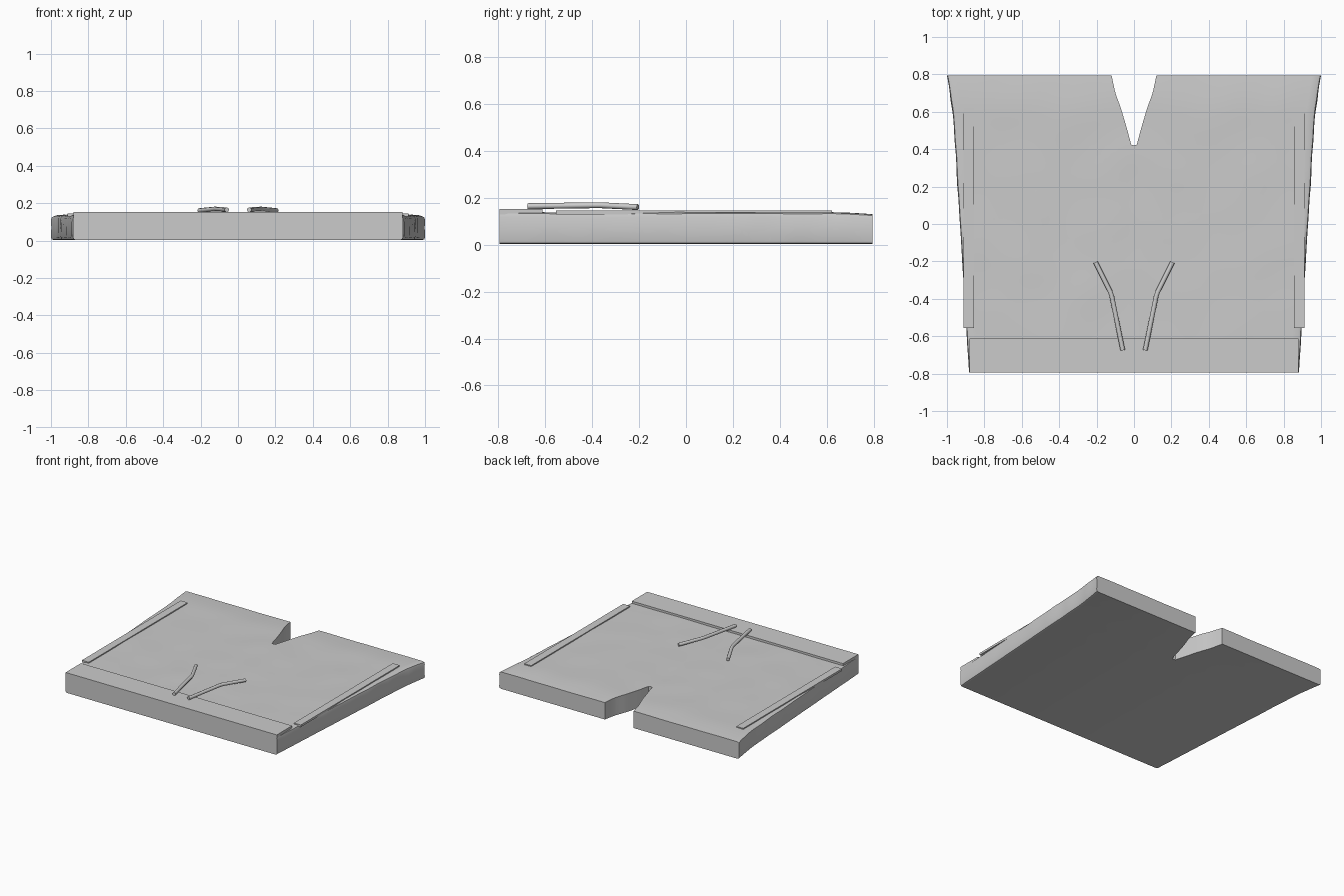
import bpy, bmesh, math
from mathutils import Vector, noise

if "Cube" in bpy.data.objects:
    bpy.data.objects.remove(bpy.data.objects["Cube"])


def finish(name, bm, angle=30):
    bmesh.ops.recalc_face_normals(bm, faces=bm.faces)
    me = bpy.data.meshes.new(name)
    bm.to_mesh(me)
    bm.free()
    ob = bpy.data.objects.new(name, me)
    bpy.context.collection.objects.link(ob)
    bpy.ops.object.select_all(action='DESELECT')
    ob.select_set(True)
    bpy.context.view_layer.objects.active = ob
    bpy.ops.object.shade_smooth_by_angle(angle=math.radians(angle))
    return ob


def lerp_table(t, table):
    for (a, va), (b, vb) in zip(table, table[1:]):
        if t <= b:
            return va + (vb - va) * (t - a) / (b - a)
    return table[-1][1]


OUTER = [(-0.795, 0.882), (-0.3, 0.912), (0.2, 0.943), (0.62, 0.97), (0.795, 1.0)]
NOTCH = [(0.42, 0.0), (0.424, 0.015), (0.5, 0.035), (0.62, 0.07), (0.7, 0.1), (0.795, 0.12)]


# Padded cloth body: lofted cross-sections of one half, mirrored
def shorts_body():
    bm = bmesh.new()
    ys = [-0.795 + 1.215 * i / 40 for i in range(41)] + [0.424] + \
         [0.424 + 0.371 * i / 14 for i in range(1, 15)]
    n = 28
    rows = []
    for y in ys:
        xi = 0 if y <= 0.4201 else lerp_table(y, NOTCH)
        wob = 0.003 * noise.noise(Vector((3, y * 7, 1)))
        fade = min(1, (0.795 - abs(y)) / 0.1)
        xo = lerp_table(y, OUTER) + wob * fade
        top = 0.138 - 0.008 * max(0, (y - 0.6) / 0.195) ** 2
        pts = []
        for i in range(n + 1):
            x = xi + (xo - 0.016 - xi) * i / n
            z = top + 0.003 * noise.noise(Vector((x * 4, y * 4, 0)))
            pts.append((x, z))
        edge = 0.004 * noise.noise(Vector((9, y * 5, 2)))
        pts += [(xo - 0.004, top - 0.005 + edge), (xo, top - 0.02 + edge),
                (xo + wob, 0.07), (xo, 0.018 + edge), (xo - 0.004, 0.007), (xo - 0.016, 0.003)]
        pts += [(xi, 0.003)]
        rows.append([bm.verts.new((x, y, z)) for x, z in pts])
    for y, a, b in zip(ys[1:], rows, rows[1:]):
        for k in range(len(a) - 1):
            bm.faces.new((a[k], a[k + 1], b[k + 1], b[k]))
        if y > 0.421:                       # crotch notch wall
            bm.faces.new((a[-1], a[0], b[0], b[-1]))
    for r in (rows[0], rows[-1]):           # waist and hem ends
        bm.faces.new(r)
    geom = bm.verts[:] + bm.edges[:] + bm.faces[:]
    bmesh.ops.mirror(bm, geom=geom, axis='X', merge_dist=0.0005)
    return finish("shorts_body", bm)


def box(name, x0, x1, y0, y1, z0, z1):
    bm = bmesh.new()
    bmesh.ops.create_cube(bm, size=1)
    for v in bm.verts:
        v.co = ((x0 + x1) / 2 + v.co.x * (x1 - x0), (y0 + y1) / 2 + v.co.y * (y1 - y0),
                (z0 + z1) / 2 + v.co.z * (z1 - z0))
    return finish(name, bm)


# Drawstring: eight-sided bent cord
def cord(name, path, r=0.0125, sides=8):
    bm = bmesh.new()
    path = [Vector(p) for p in path]
    rings = []
    for i, p in enumerate(path):
        d = (path[min(i + 1, len(path) - 1)] - path[max(i - 1, 0)]).normalized()
        s = d.cross(Vector((0, 0, 1))).normalized()
        u = s.cross(d)
        rings.append([bm.verts.new(p + r * (s * math.cos(a) + u * math.sin(a)))
                      for a in (2 * math.pi * k / sides for k in range(sides))])
    for a, b in zip(rings, rings[1:]):
        for k in range(sides):
            j = (k + 1) % sides
            bm.faces.new((a[k], a[j], b[j], b[k]))
    bm.faces.new(rings[0])
    bm.faces.new(rings[-1])
    return finish(name, bm, 50)


shorts_body()
box("waistband", -0.88, 0.88, -0.795, -0.612, 0.13, 0.154)
for s, side in ((-1, "left"), (1, "right")):
    # Side stripe and drawstring
    xa, xb = sorted((s * 0.855, s * 0.912))
    box("side_stripe_" + side, xa, xb, -0.555, 0.622, 0.13, 0.146)
    cord("drawstring_" + side, [(s * 0.06, -0.675, 0.165), (s * 0.118, -0.39, 0.169),
                                (s * 0.126, -0.365, 0.169), (s * 0.206, -0.205, 0.161)])
